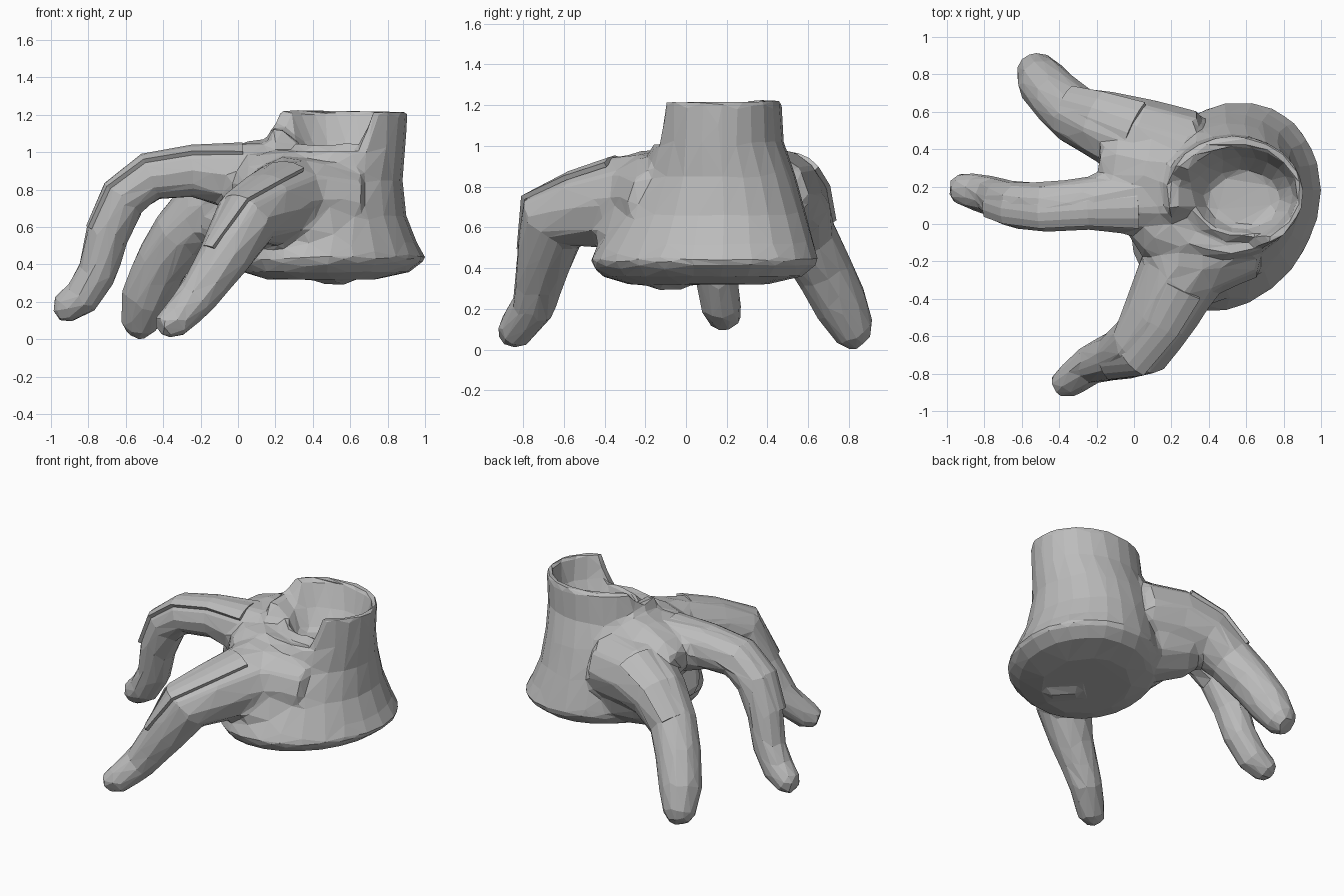
import bpy, bmesh
from math import sin, cos, pi, radians
from mathutils import Vector

if "Cube" in bpy.data.objects:
    bpy.data.objects.remove(bpy.data.objects["Cube"])

bark = bpy.data.materials.new("grey bark")
bark.use_nodes = True
GREY = (0.5, 0.5, 0.5, 1)
bark.diffuse_color = GREY
bark.node_tree.nodes["Principled BSDF"].inputs["Base Color"].default_value = GREY


def loft(bm, rings, closed=True):
    """Skin a list of rings, capping the ends of a closed tube."""
    loops = [[bm.verts.new(p) for p in ring] for ring in rings]
    n = len(loops[0])
    for a, b in zip(loops, loops[1:]):
        for i in range(n if closed else n - 1):
            j = (i + 1) % n
            bm.faces.new((a[i], a[j], b[j], b[i]))
    if closed:
        bm.faces.new(loops[0][::-1])
        bm.faces.new(loops[-1])


def path_rings(path, angles, grow):
    """Rings square to a path of (x, y, z, radius); angle 90 is uppermost."""
    pts = [Vector(p[:3]) for p in path]
    rings = []
    for i, p in enumerate(pts):
        t = (pts[min(i + 1, len(pts) - 1)] - pts[max(i - 1, 0)]).normalized()
        side = Vector((t.y, -t.x, 0)).normalized()
        up = side.cross(t)
        rings.append([p + (path[i][3] + g) * (side * cos(a) + up * sin(a))
                      for a, g in zip(angles, grow)])
    return rings


def finish(name, bm):
    bmesh.ops.recalc_face_normals(bm, faces=bm.faces)
    me = bpy.data.meshes.new(name)
    bm.to_mesh(me)
    bm.free()
    me.materials.append(bark)
    ob = bpy.data.objects.new(name, me)
    bpy.context.collection.objects.link(ob)
    return ob


# Root centre lines: x, y, z, radius
front_root = [(.4, -.06, .75, .23), (.23, -.3, .73, .23), (.13, -.5, .69, .2), (.04, -.65, .64, .18),
              (-.08, -.7, .43, .14), (-.23, -.75, .21, .11), (-.35, -.84, .09, .095), (-.42, -.87, .06, .06)]
middle_root = [(.25, .12, .85, .2), (0, .13, .87, .19), (-.25, .11, .9, .145), (-.47, .09, .87, .135),
               (-.61, .1, .76, .13), (-.7, .12, .56, .12), (-.75, .15, .36, .11),
               (-.84, .17, .22, .105), (-.93, .19, .165, .09), (-.98, .2, .15, .055)]
back_root = [(.3, .38, .75, .23), (.02, .45, .76, .23), (-.17, .53, .7, .19), (-.31, .58, .56, .16),
             (-.41, .67, .4, .15), (-.49, .76, .22, .14), (-.53, .83, .08, .105), (-.55, .86, .04, .07)]
# Webs that fill the shoulder between the roots and the trunk
webs = [
    [(.24, .25, .89, .2), (.08, .29, .88, .19), (-.08, .33, .86, .15), (-.17, .35, .84, .1)],
    [(.4, .25, .6, .25), (.12, .35, .61, .24), (-.05, .42, .63, .2), (-.16, .46, .65, .12)],
    [(.35, .1, .6, .26), (.08, .12, .62, .24), (-.08, .13, .68, .16)],
    [(.45, -.05, .76, .2), (.25, -.05, .82, .2), (.1, 0, .82, .18), (.02, .03, .82, .12)],
    [(.6, -.1, .72, .2), (.4, -.18, .76, .2), (.22, -.18, .79, .2), (.1, -.18, .78, .13)],
    [(.55, -.05, .55, .28), (.36, -.22, .57, .23), (.25, -.34, .58, .16)],
]

bm = bmesh.new()
circle = [2 * pi * i / 10 for i in range(10)]
for path in [front_root, middle_root, back_root] + webs:
    loft(bm, path_rings(path, circle, [0] * 10))

# Trunk with a hollow top: z, centre x, centre y, radius x, radius y, skew
trunk = [(.32, .45, .06, .3, .34, .2), (.36, .47, .08, .45, .49, .2), (.43, .49, .09, .52, .56, .18),
         (.51, .48, .1, .48, .53, .16), (.66, .48, .13, .42, .46, .12), (.85, .49, .16, .39, .38, .06),
         (1.02, .52, .16, .375, .32, 0), (1.235, .54, .16, .37, .31, 0),
         (1.22, .56, .16, .32, .26, 0), (1.06, .58, .15, .27, .21, 0), (.93, .58, .13, .19, .15, 0)]
rings = []
for k, (z, cx, cy, rx, ry, skew) in enumerate(trunk):
    ring = []
    for i in range(24):
        a = 2 * pi * i / 24
        low = 0
        if k in (7, 8):                              # broken front left rim
            if radians(200) < a < radians(290):
                low = 0.23
            elif radians(150) < a <= radians(200):
                low = 0.1
        ring.append((cx + rx * cos(a), cy + ry * sin(a) + skew * rx * cos(a), z - low))
    rings.append(ring)
loft(bm, rings)
stump = finish("stump_and_roots", bm)

# Fuse the parts and cut them down to broad facets
remesh = stump.modifiers.new("fuse", 'REMESH')
remesh.mode = 'VOXEL'
remesh.voxel_size = 0.02
smooth = stump.modifiers.new("soften", 'SMOOTH')
smooth.iterations = 12
facets = stump.modifiers.new("facets", 'DECIMATE')
facets.ratio = 0.03


# Bark plates that sink into each root on one side and lift on the other
def bark_plate(name, path, sunk, lifted):
    angles = [radians(sunk + (lifted - sunk) * i / 5) for i in range(6)]
    grow = [-0.04 + 0.009 * i for i in range(6)]
    b = bmesh.new()
    loft(b, path_rings(path, angles, grow), closed=False)
    solid = finish(name, b).modifiers.new("thickness", 'SOLIDIFY')
    solid.thickness = 0.025
    solid.offset = 0


bark_plate("front_root_bark", front_root[1:5], 50, 130)
bark_plate("middle_root_bark", middle_root[1:6], 50, 140)
bark_plate("back_root_bark", back_root[1:4], 120, 35)
